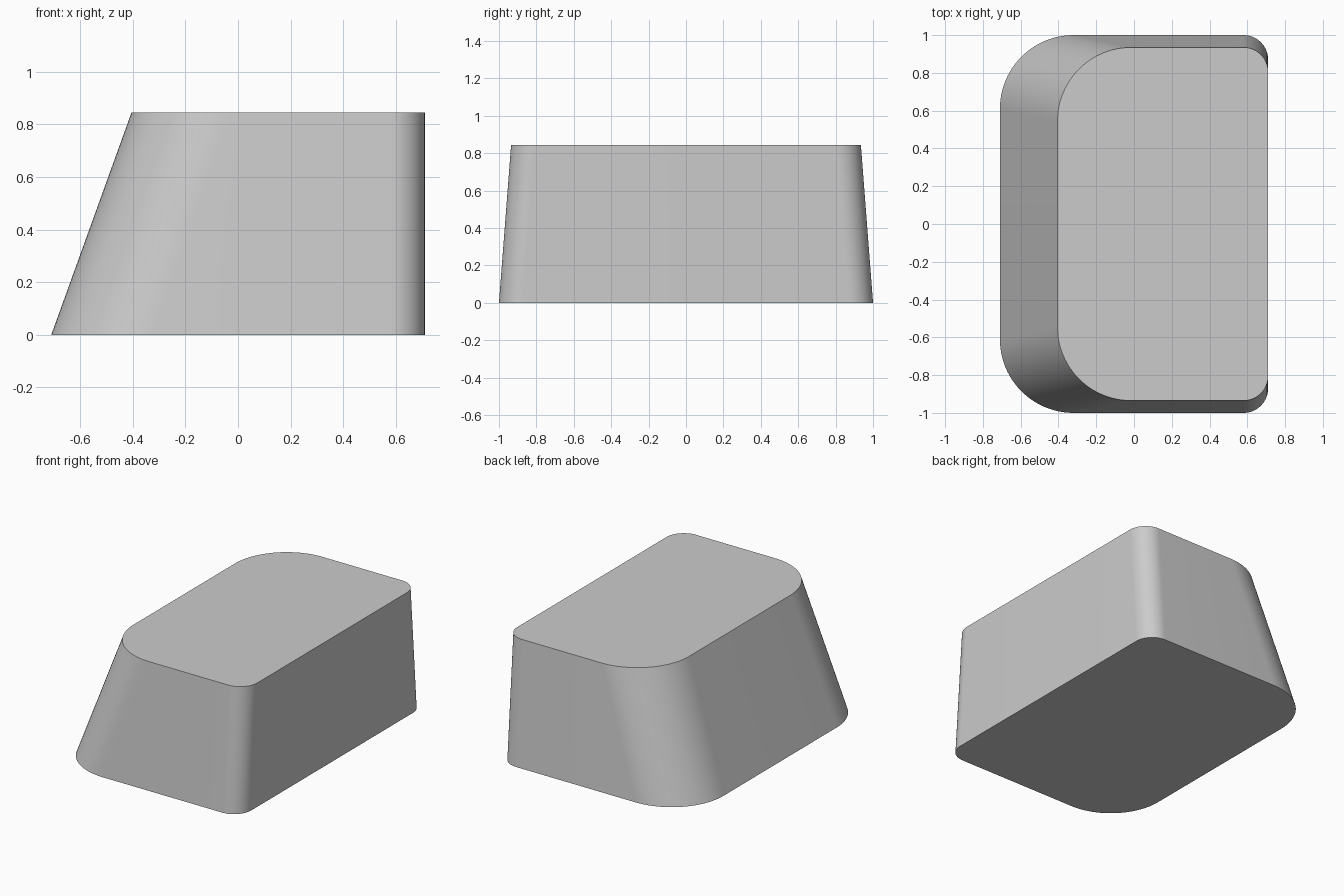
import bpy, bmesh
from math import pi, sin, cos, radians

if "Cube" in bpy.data.objects:
    bpy.data.objects.remove(bpy.data.objects["Cube"])

STEPS = 24  # segments per rounded corner


def outline(left, right, half, big, small):
    """Rounded rectangle, counter-clockwise, large radii on the -x side."""
    corners = [(right - small, half - small, small, 0),
               (left + big, half - big, big, 1),
               (left + big, big - half, big, 2),
               (right - small, small - half, small, 3)]
    points = []
    for cx, cy, r, quarter in corners:
        for i in range(STEPS + 1):
            a = (quarter + i / STEPS) * pi / 2
            points.append((cx + r * cos(a), cy + r * sin(a)))
    return points


# Plain matt grey
grey = bpy.data.materials.new("light grey")
grey.use_nodes = True
colour = (0.6, 0.6, 0.6, 1)
grey.diffuse_color = colour
grey.node_tree.nodes["Principled BSDF"].inputs["Base Color"].default_value = colour

# Tapered block: loft from the base outline to the smaller top outline
bm = bmesh.new()
base = [bm.verts.new((x, y, 0)) for x, y in outline(-0.71, 0.71, 1.0, 0.39, 0.13)]
top = [bm.verts.new((x, y, 0.845)) for x, y in outline(-0.405, 0.71, 0.935, 0.39, 0.13)]
count = len(base)
for i in range(count):
    j = (i + 1) % count
    bm.faces.new((base[i], base[j], top[j], top[i]))
bm.faces.new(top)
bm.faces.new(base[::-1])
mesh = bpy.data.meshes.new("tapered_block")
bm.to_mesh(mesh)
bm.free()
mesh.materials.append(grey)

block = bpy.data.objects.new("tapered_block", mesh)
bpy.context.collection.objects.link(block)

# Smooth rounded corners, crisp rims
bpy.context.view_layer.objects.active = block
block.select_set(True)
bpy.ops.object.shade_smooth_by_angle(angle=radians(30))
